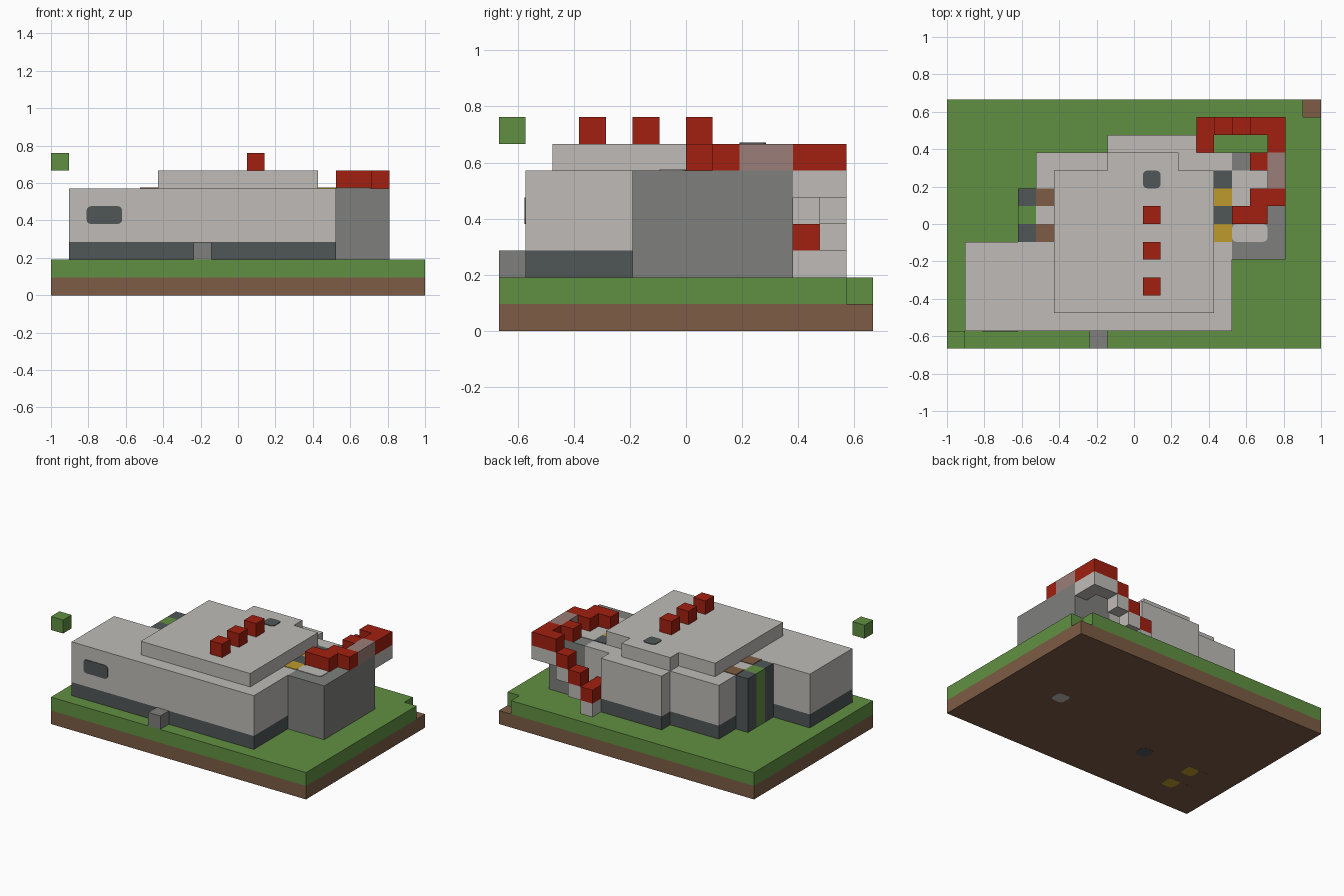
import bpy
import bmesh
from mathutils import Vector

default_cube = bpy.data.objects.get("Cube")
if default_cube:
    bpy.data.objects.remove(default_cube)

CELL = 2 / 21
ORIGIN = Vector((-1, -7 * CELL, 0))
THIN = 0.004


def material(name, red, green, blue):
    mat = bpy.data.materials.new(name)
    colour = (red, green, blue, 1)
    mat.diffuse_color = colour
    mat.use_nodes = True
    shader = mat.node_tree.nodes["Principled BSDF"]
    shader.inputs["Base Color"].default_value = colour
    shader.inputs["Roughness"].default_value = 0.9
    return mat


grass = material("grass green", .12, .28, .055)
soil = material("soil brown", .2, .107, .058)
stone = material("pale stone", .52, .5, .475)
grey = material("mid grey", .21, .216, .202)
slate = material("dark slate", .08, .093, .095)
red = material("brick red", .36, .014, .005)
yellow = material("lamp yellow", .51, .32, .025)
rose = material("rose grey", .33, .21, .19)


def solid(name, low, high, mat, round_axis=None):
    """Box between two corners; round_axis softens the edges along that axis."""
    low, high = Vector(low), Vector(high)
    size, middle = high - low, (low + high) / 2
    bm = bmesh.new()
    bmesh.ops.create_cube(bm, size=1)
    for v in bm.verts:
        v.co = Vector(a * b for a, b in zip(v.co, size))
    if round_axis is not None:
        edges = [e for e in bm.edges
                 if abs((e.verts[0].co - e.verts[1].co)[round_axis]) > THIN / 2]
        bmesh.ops.bevel(bm, geom=edges, offset=CELL * .25, segments=3,
                        profile=.5, affect='EDGES')
    mesh = bpy.data.meshes.new(name)
    bm.to_mesh(mesh)
    bm.free()
    mesh.materials.append(mat)
    obj = bpy.data.objects.new(name, mesh)
    obj.location = middle
    bpy.context.collection.objects.link(obj)
    return obj


def block(name, mat, x, y, z):
    """Box over inclusive cell ranges; a single number means one cell."""
    spans = [s if isinstance(s, tuple) else (s, s) for s in (x, y, z)]
    low = ORIGIN + CELL * Vector(s[0] for s in spans)
    high = ORIGIN + CELL * Vector(s[1] + 1 for s in spans)
    return solid(name, low, high, mat)


def plate(name, mat, x, y, level, rounded=False):
    """Thin horizontal tile centred on the given level."""
    spans = [s if isinstance(s, tuple) else (s, s) for s in (x, y)]
    low = ORIGIN + CELL * Vector((spans[0][0], spans[1][0], level))
    high = ORIGIN + CELL * Vector((spans[0][1] + 1, spans[1][1] + 1, level))
    low.z -= THIN
    high.z += THIN
    if level == 0:
        low.z, high.z = 0, THIN
        low.z -= THIN / 4
    return solid(name, low, high, mat, 2 if rounded else None)


# Ground, with one corner of turf missing
block("soil_layer", soil, (0, 20), (0, 13), 0)
block("turf", grass, (0, 20), (0, 12), 1)
block("turf_back_row", grass, (0, 19), 13, 1)
block("floating_turf_cube", grass, 0, 0, 7)

# House: dark footing with pale walls above, in three stepped wings
wings = {
    "front_wing": ((1, 15), (1, 5)),
    "middle_wing": ((5, 15), (6, 10)),
    "back_bay": ((9, 13), 11),
}
for wing, (x, y) in wings.items():
    block(wing + "_footing", slate, x, y, 2)
    block(wing + "_wall", stone, x, y, (3, 5))

# Roof slab with vents and chimney tile
block("roof_slab", stone, (6, 14), (2, 9), 6)
block("roof_back_tab", stone, (9, 12), 10, 6)
for y in (3, 5, 7):
    block("roof_cube", red, 11, y, 7)
plate("roof_hatch", slate, 11, 9, 7, rounded=True)

# Front window and doorstep
pane = ORIGIN + CELL * Vector((2, 1, 4))
solid("front_window", pane - Vector((0, THIN, 0)),
      pane + Vector((2 * CELL, THIN, CELL)), slate, round_axis=1)
block("doorstep", grey, 8, 0, 2)

# Side columns with a hedge between them
for y in (6, 8):
    block("side_column", slate, 4, y, (2, 5))
    plate("column_cap", soil, 5, y, 6)
block("side_hedge", grass, 4, 7, (2, 5))

# Grey tower and the coloured tiles on its deck
block("tower", grey, (16, 18), (5, 10), (2, 5))
plate("tower_deck_front", stone, (16, 17), 6, 6, rounded=True)
plate("tower_deck_middle", stone, (16, 17), (8, 9), 6)
for y in (6, 8):
    plate("lamp_tile", yellow, 15, y, 6)
    plate("slate_tile", slate, 15, y + 1, 6)

# Raised parapet winding around the tower
block("parapet_front", red, (16, 17), 7, 6)
block("parapet_step", red, (17, 18), 8, 6)
block("parapet_side", rose, 18, (9, 10), 6)
block("parapet_inner", red, 17, 10, 6)
block("parapet_corner", red, 18, (11, 12), 6)
block("corner_support", stone, 18, (11, 12), 5)

# Back stair: red treads over pale supports
for step in range(4):
    block("stair_tread", red, 14 + step, 12, 3 + step)
    block("stair_support", stone, 14 + step, 12, 2 + step)
block("stair_landing", red, 14, 11, 3)
block("landing_support", stone, 14, 11, 2)

# Tiles set in the underside
plate("under_tile_pale", stone, 16, 6, 0, rounded=True)
plate("under_tile_slate", slate, 7, 4, 0, rounded=True)
for y in (2, 4):
    plate("under_tile_yellow", yellow, 3, y, 0, rounded=True)
    plate("under_tile_brown", soil, 2, y, 0, rounded=True)
